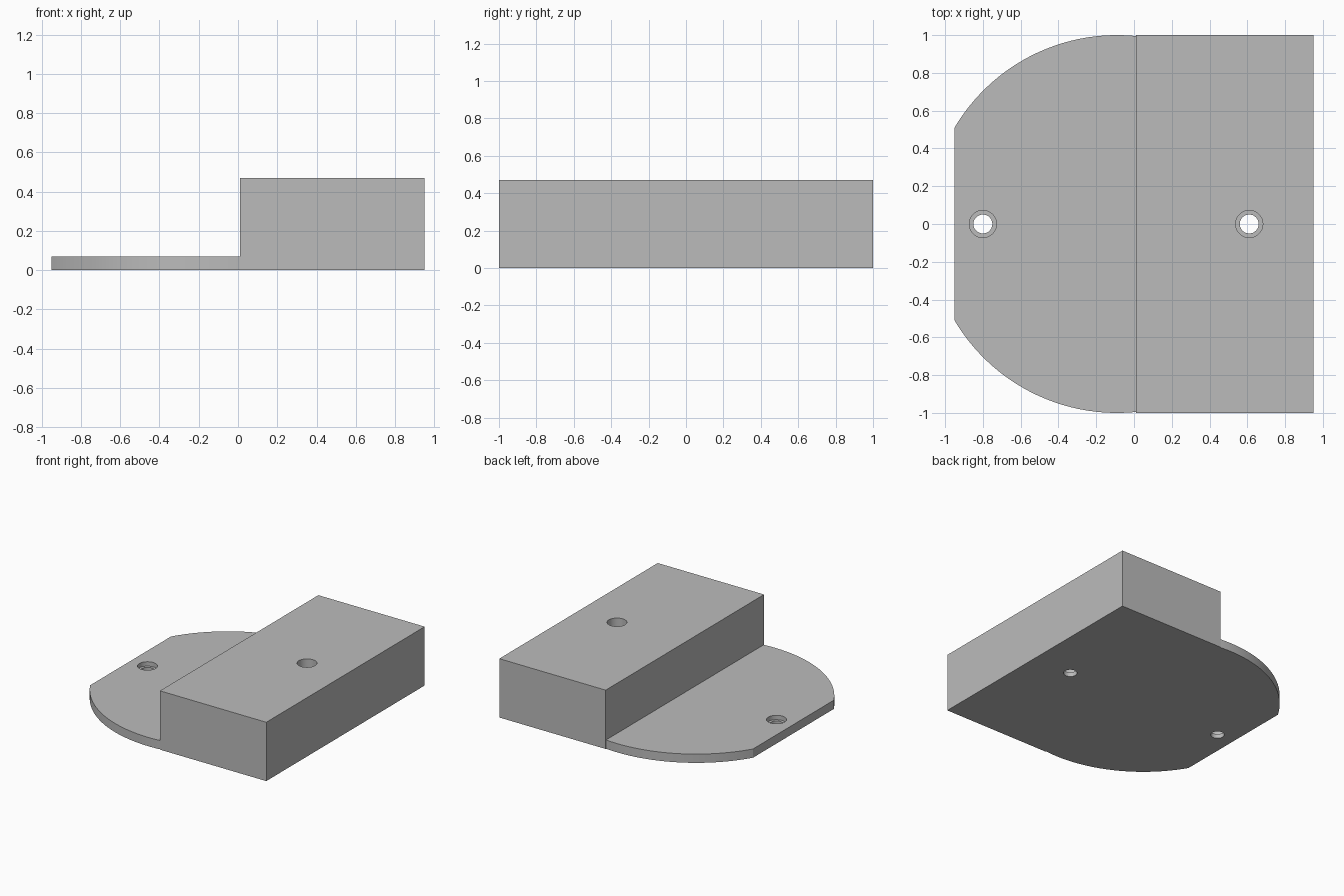
import bpy
import bmesh
from math import acos, cos, sin, pi

if "Cube" in bpy.data.objects:
    bpy.data.objects.remove(bpy.data.objects["Cube"], do_unlink=True)

PLATE_TOP, BLOCK_TOP = 0.07, 0.47
LEFT, STEP, RIGHT = -0.95, 0.01, 0.95
DISC_X, RADIUS = -0.09, 1.0
LEDGE = 0.035

grey = bpy.data.materials.new("plain grey")
grey.use_nodes = True
grey.diffuse_color = (0.5, 0.5, 0.5, 1)
grey.node_tree.nodes["Principled BSDF"].inputs["Base Color"].default_value = (0.5, 0.5, 0.5, 1)


def prism(name, outline, z0, z1):
    """Extrude a counter-clockwise outline from z0 to z1."""
    bm = bmesh.new()
    face = bm.faces.new([bm.verts.new((x, y, z0)) for x, y in outline])
    top = bmesh.ops.extrude_face_region(bm, geom=[face])["geom"]
    bmesh.ops.translate(bm, vec=(0, 0, z1 - z0),
                        verts=[g for g in top if isinstance(g, bmesh.types.BMVert)])
    bmesh.ops.recalc_face_normals(bm, faces=bm.faces)
    mesh = bpy.data.meshes.new(name)
    bm.to_mesh(mesh)
    bm.free()
    mesh.materials.append(grey)
    obj = bpy.data.objects.new(name, mesh)
    bpy.context.collection.objects.link(obj)
    return obj


def arc(cx, radius, start, end, steps):
    return [(cx + radius * cos(start + (end - start) * i / steps),
             radius * sin(start + (end - start) * i / steps)) for i in range(steps + 1)]


def combine(target, other, operation):
    """Apply a boolean and remove the helper."""
    mod = target.modifiers.new(operation.title(), "BOOLEAN")
    mod.operation, mod.solver, mod.object = operation, "EXACT", other
    bpy.context.view_layer.objects.active = target
    bpy.ops.object.modifier_apply(modifier=mod.name)
    bpy.data.objects.remove(other, do_unlink=True)


# Raised rectangular block
body = prism("stepped_mounting_block",
             [(STEP, -1), (RIGHT, -1), (RIGHT, 1), (STEP, 1)], 0, BLOCK_TOP)

# Thin round flange with a flat end, running a little way into the block
a0 = acos((STEP + 0.05 - DISC_X) / RADIUS)
a1 = acos((LEFT - DISC_X) / RADIUS)
outline = arc(DISC_X, RADIUS, a0, a1, 48) + arc(DISC_X, RADIUS, 2 * pi - a1, 2 * pi - a0, 48)
flange = prism("flange", outline, 0, PLATE_TOP)
combine(body, flange, "UNION")

# Counterbored screw holes
for x in (-0.80, 0.61):
    for radius, bottom in ((0.05, -0.1), (0.072, LEDGE)):
        cutter = prism("hole_cutter", arc(x, radius, 0, 2 * pi, 48)[:-1], bottom, 0.6)
        cutter.hide_render = True
        combine(body, cutter, "DIFFERENCE")

# Smooth the curved walls, keep the edges crisp
bpy.ops.object.select_all(action="DESELECT")
body.select_set(True)
bpy.context.view_layer.objects.active = body
bpy.ops.object.shade_smooth_by_angle(angle=pi / 6)
